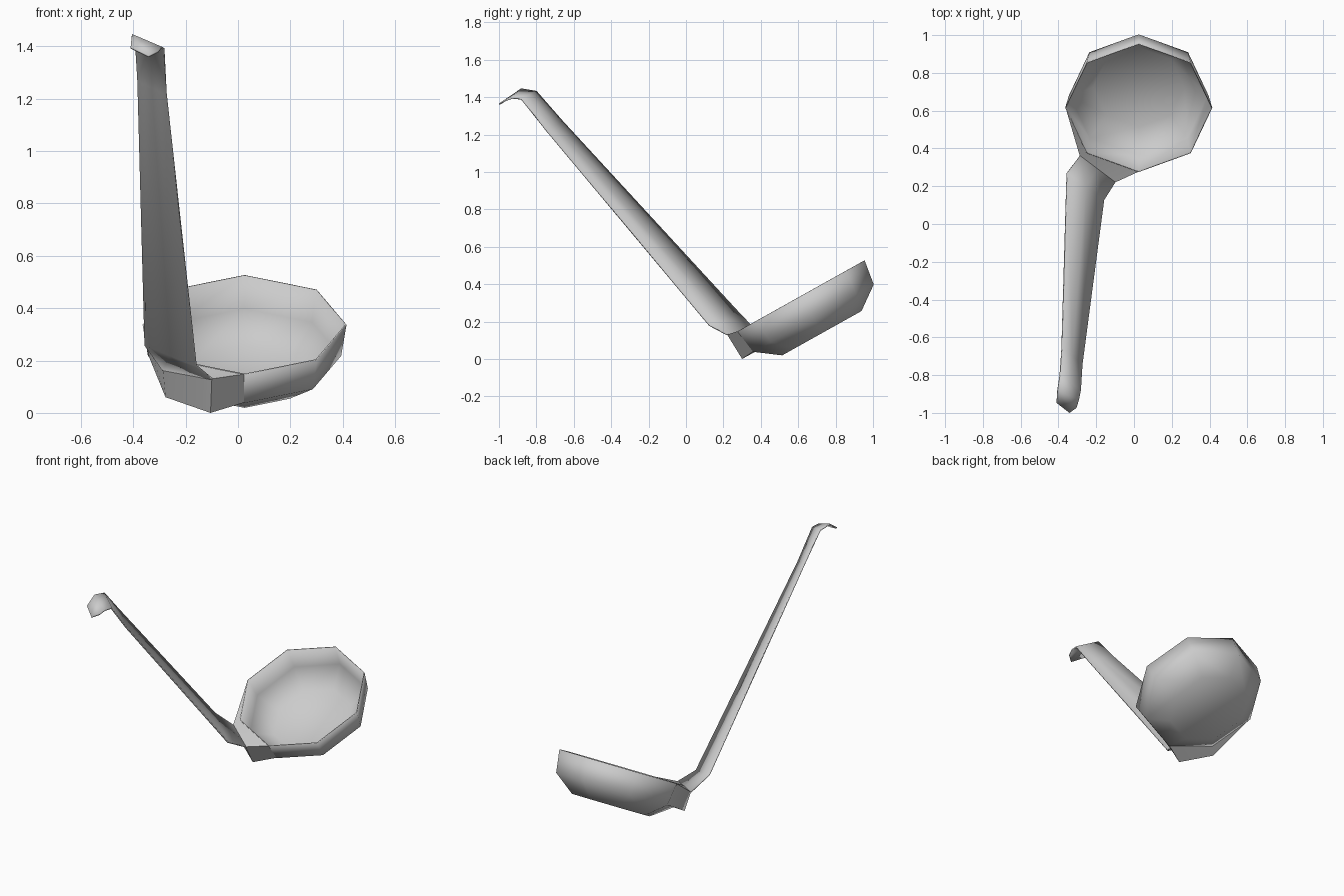
import bpy, bmesh
from math import sin, cos, pi, radians
from mathutils import Vector

if "Cube" in bpy.data.objects:
    bpy.data.objects.remove(bpy.data.objects["Cube"])


def make_object(name, verts, faces, thickness=0.0, angle=50):
    mesh = bpy.data.meshes.new(name)
    bm = bmesh.new()
    vs = [bm.verts.new(v) for v in verts]
    for f in faces:
        bm.faces.new([vs[i] for i in f])
    bmesh.ops.recalc_face_normals(bm, faces=bm.faces)
    bm.to_mesh(mesh)
    bm.free()
    ob = bpy.data.objects.new(name, mesh)
    bpy.context.collection.objects.link(ob)
    if thickness:
        mod = ob.modifiers.new("thickness", 'SOLIDIFY')
        mod.thickness = thickness
        mod.offset = 0
    bpy.ops.object.select_all(action='DESELECT')
    ob.select_set(True)
    bpy.context.view_layer.objects.active = ob
    bpy.ops.object.shade_smooth_by_angle(angle=radians(angle))
    return ob


# Tilted bowl frame: eight sides, (radius, depth) rings below the rim
SIDES = 8
CENTRE = Vector((0.025, 0.615, 0.337))
TILT = radians(29.2)
RIGHT = Vector((1, 0, 0))
BACK = Vector((0, cos(TILT), sin(TILT)))
DOWN = Vector((0, sin(TILT), -cos(TILT)))
RINGS = [(0.387, 0.0), (0.367, 0.135), (0.242, 0.226)]


def bowl_point(ring, k):
    r, d = RINGS[ring]
    a = 2 * pi * k / SIDES
    return CENTRE + RIGHT * r * cos(a) + BACK * r * sin(a) + DOWN * d


# Bowl: open shell with flat bottom
verts = [bowl_point(r, k) for r in range(3) for k in range(SIDES)]
faces = [[r * SIDES + k, r * SIDES + (k + 1) % SIDES,
          (r + 1) * SIDES + (k + 1) % SIDES, (r + 1) * SIDES + k]
         for r in range(2) for k in range(SIDES)]
faces.append([2 * SIDES + k for k in range(SIDES)])
make_object("bowl", verts, faces, 0.005, 75)

# Handle: twisted tapering strip, left edge / right edge pairs up to the hook
C, D = Vector((-0.287, 0.36, 0.165)), Vector((-0.10, 0.22, 0.13))
rows = [
    (C, D),
    (Vector((-0.355, 0.27, 0.26)), Vector((-0.16, 0.125, 0.18))),
    (Vector((-0.382, -0.66, 1.27)), Vector((-0.275, -0.745, 1.22))),
    (Vector((-0.392, -0.80, 1.43)), Vector((-0.283, -0.88, 1.39))),
    (Vector((-0.405, -0.88, 1.443)), Vector((-0.292, -0.93, 1.395))),
    (Vector((-0.41, -0.945, 1.395)), Vector((-0.305, -0.972, 1.38))),
]
verts = []
for left, right in rows:
    verts += [left, (left + right) / 2, right]
verts[-2] = Vector((-0.342, -0.998, 1.362))      # pointed hook tip
faces = [[3 * i + j, 3 * i + j + 1, 3 * i + j + 4, 3 * i + j + 3]
         for i in range(len(rows) - 1) for j in range(2)]
make_object("handle", verts, faces, 0.008, 60)

# Neck: folded flap that joins the handle to the bowl wall
A, B = Vector((-0.277, 0.41, 0.06)), Vector((-0.105, 0.30, 0.0))
W, SW, S = [bowl_point(0, k) for k in (4, 5, 6)]
W2, SW2, S2 = [bowl_point(1, k) for k in (4, 5, 6)]
verts = [A, B, C, D, W, SW, S, W2, SW2, S2]
faces = [
    [2, 3, 1, 0],        # front flap
    [3, 6, 9, 1],        # right cheek
    [4, 2, 0, 7],        # left cheek
    [2, 5, 6, 3],        # top against the rim
    [4, 5, 2],
    [0, 1, 9, 8],        # underside
    [0, 8, 7],
]
make_object("neck", verts, faces, 0.0, 60)
